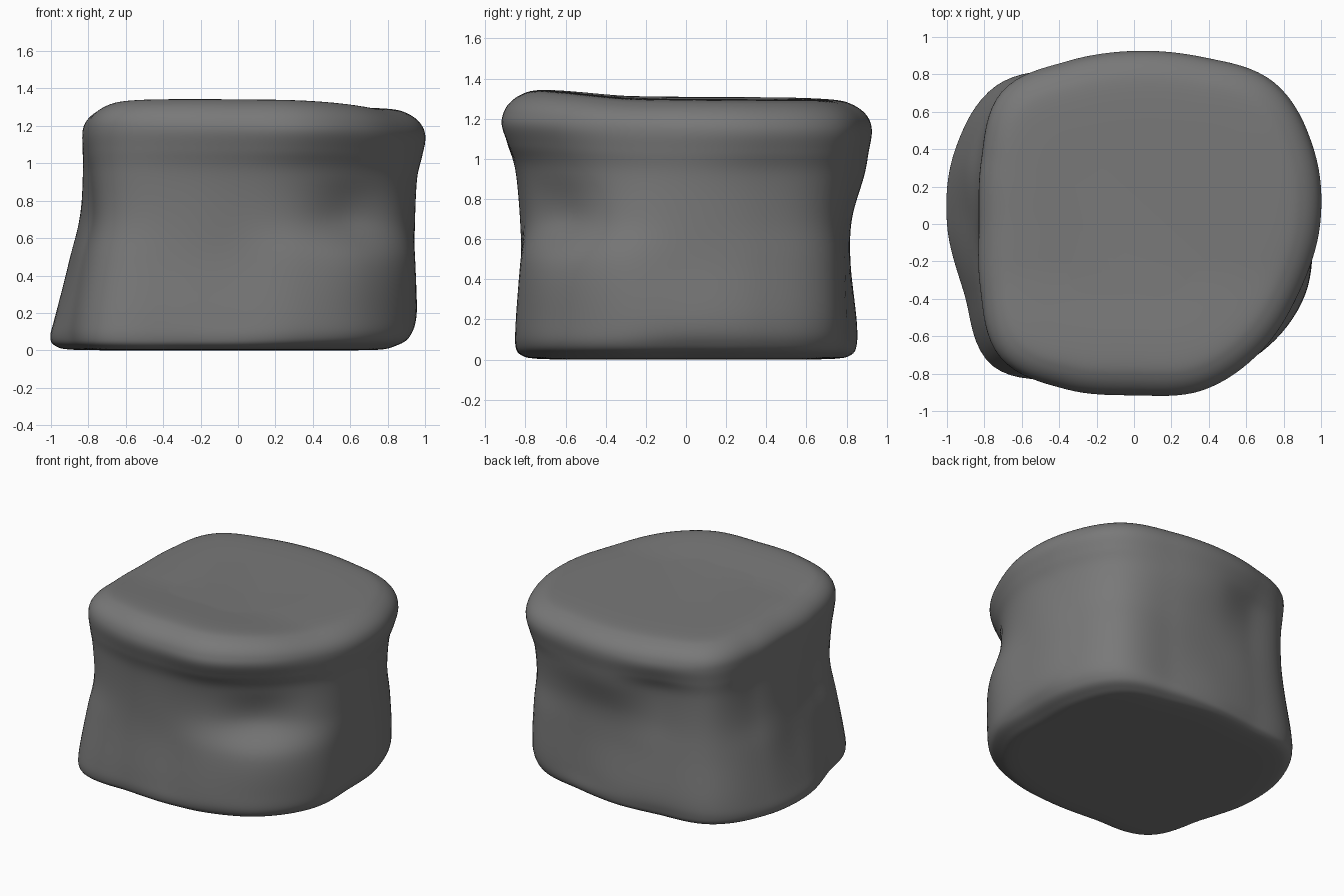
import bpy, bmesh
from math import sin, cos, pi

if "Cube" in bpy.data.objects:
    bpy.data.objects.remove(bpy.data.objects["Cube"])

# Radii every 22.5 degrees, anticlockwise from +x, at each height of the block
LEVELS = [
    (0.07, [.91, .95, .99, .88, .85, .89, 1.04, 1.035, 1.0, .98, 1.07, .90, .85, .89, .95, .96]),
    (0.19, [.955, .99, 1.02, .88, .85, .90, 1.04, 1.02, .97, .97, 1.06, .90, .845, .90, .965, .985]),
    (0.48, [.945, .98, 1.01, .87, .82, .87, 1.0, .96, .885, .91, 1.01, .88, .82, .88, .95, .985]),
    (0.70, [.945, .97, .99, .875, .825, .85, .98, .90, .84, .85, .97, .88, .82, .83, .83, .93]),
    (0.92, [.955, .98, 1.01, .925, .885, .865, .98, .87, .83, .86, .98, .90, .845, .86, .875, .92]),
    (1.13, [.995, 1.04, 1.065, .965, .925, .94, 1.0, .885, .83, .89, 1.01, .955, .915, .96, .96, .955]),
]
SEG, STEPS, N = 128, 7, 16


def spline(a, b, c, d, t):
    return 0.5 * (2*b + (c - a)*t + (2*a - 5*b + 4*c - d)*t*t + (3*b - a - 3*c + d)*t**3)


def inset(row, amount):
    return [r - amount for r in row]


# Softly rounded lower edge (softer on the right) and broad rounded upper lip
low, mid, high = LEVELS[0][1], LEVELS[-2][1], LEVELS[-1][1]
foot = [r - .03 - .05 * max(0, cos(2*pi*i/N)) for i, r in enumerate(low)]
neck = [.4*a + .6*b for a, b in zip(mid, high)]
rings = [(0.0, inset(low, .32)), (0.004, inset(foot, .08)), (0.022, foot)]
rings += LEVELS[:-1] + [(1.04, neck), LEVELS[-1]]
rings += [(1.19, inset(high, .008)), (1.238, inset(high, .04)), (1.275, inset(high, .095)),
          (1.297, inset(high, .17)), (1.304, inset(high, .32)), (1.304, inset(high, .55))]


def radius(row, s):
    p = s * N / SEG
    i = int(p)
    return spline(row[i-1], row[i % N], row[(i+1) % N], row[(i+2) % N], p - i)


dense = [[(z, radius(row, s)) for s in range(SEG)] for z, row in rings]


def blended_rings():
    last = len(dense) - 1
    for k in range(last):
        q = [dense[max(0, min(last, k + o))] for o in (-1, 0, 1, 2)]
        for j in range(STEPS):
            t = j / STEPS
            yield [tuple(spline(q[0][s][m], q[1][s][m], q[2][s][m], q[3][s][m], t)
                         for m in (0, 1)) for s in range(SEG)]
    yield dense[last]


# Loft the rings, lifting the lip along the front of the top
bm = bmesh.new()
loops = []
for ring in blended_rings():
    loop = []
    for s, (z, r) in enumerate(ring):
        a = 2 * pi * s / SEG
        x, y = r * cos(a), r * sin(a)
        w = max(0, (z - 0.6) / 0.7)
        f = min(1, max(0, (-y - .2) / .65))
        lift = .042 * f * f * (3 - 2*f) - .006*y - .010*x
        loop.append(bm.verts.new((x, y, max(0, z) + w * lift)))
    loops.append(loop)
for lo, hi in zip(loops, loops[1:]):
    for s in range(SEG):
        n = (s + 1) % SEG
        bm.faces.new((lo[s], lo[n], hi[n], hi[s]))
bm.faces.new(list(reversed(loops[0])))
bm.faces.new(loops[-1])
bmesh.ops.recalc_face_normals(bm, faces=bm.faces[:])

mesh = bpy.data.meshes.new("weathered_block")
bm.to_mesh(mesh)
bm.free()
block = bpy.data.objects.new("weathered_block", mesh)
bpy.context.collection.objects.link(block)
for p in mesh.polygons:
    p.use_smooth = True

# Dark grey stone
stone = bpy.data.materials.new("dark_stone")
stone.diffuse_color = (.19, .19, .19, 1)
stone.use_nodes = True
stone.node_tree.nodes["Principled BSDF"].inputs["Base Color"].default_value = stone.diffuse_color
mesh.materials.append(stone)
